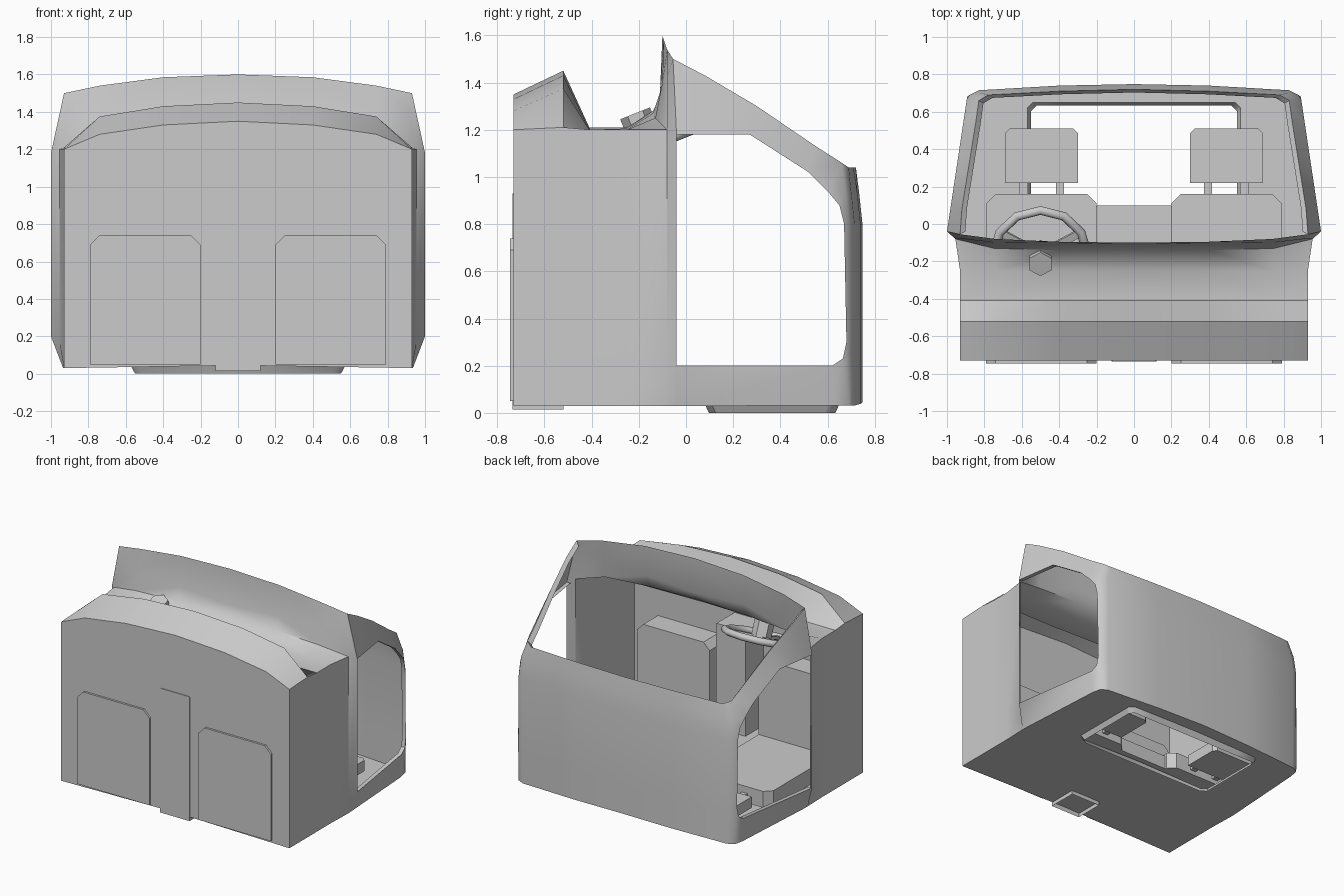
import bpy, bmesh, math
from mathutils import Matrix, Vector

if "Cube" in bpy.data.objects:
    bpy.data.objects.remove(bpy.data.objects["Cube"])

grey = bpy.data.materials.new("plain_grey")
grey.use_nodes = True
grey.diffuse_color = (0.6, 0.6, 0.6, 1)
grey.node_tree.nodes["Principled BSDF"].inputs["Base Color"].default_value = grey.diffuse_color


def finish(name, bm, angle=None, mirror=False):
    """Turn a bmesh into a named object, optionally mirrored and smoothed."""
    bmesh.ops.remove_doubles(bm, verts=bm.verts, dist=0.0005)
    bmesh.ops.recalc_face_normals(bm, faces=bm.faces)
    mesh = bpy.data.meshes.new(name)
    bm.to_mesh(mesh)
    bm.free()
    mesh.materials.append(grey)
    ob = bpy.data.objects.new(name, mesh)
    bpy.context.collection.objects.link(ob)
    bpy.ops.object.select_all(action='DESELECT')
    ob.select_set(True)
    bpy.context.view_layer.objects.active = ob
    if mirror:
        mod = ob.modifiers.new("mirror", 'MIRROR')
        mod.merge_threshold = 0.001
        bpy.ops.object.modifier_apply(modifier=mod.name)
    if angle:
        bpy.ops.object.shade_smooth_by_angle(angle=math.radians(angle))
    return ob


def sheet(bm, rows):
    """Skin a list of equally long point rows with quads."""
    grid = [[bm.verts.new(p) for p in row] for row in rows]
    for a, b in zip(grid, grid[1:]):
        for i in range(len(a) - 1):
            bm.faces.new((a[i], a[i + 1], b[i + 1], b[i]))


def rear_z(x):
    return 0.045 - 0.015 * x / 0.93


# Cab shell, one half: the windscreen edge and side window outline come first
shell = bmesh.new()
screen = [(.93, -.055, 1.5), (.92, .08, 1.43), (.885, .3, 1.3), (.845, .55, 1.13),
          (.83, .66, 1.06), (.78, .69, 1.04), (.4, .71, 1.04), (0, .72, 1.04)]
window = [(-.04, .2), (.62, .2), (.665, .23), (.68, .3), (.67, .8), (.65, .88),
          (.6, .94), (.52, 1.02), (.27, 1.18), (.1, 1.18), (-.04, 1.18)]
window = [(.994 - .15 * y, y, z) for y, z in window]

# Roof panel, with columns from the corner to the middle
corner = [(.88, .69), (.83, .715), (.4, .74), (0, .748)]
roof = [[(x, y, rear_z(x)) for x, y in corner]]
roof += [[(x, y, z) for x, y in corner] for z in (.25, .8)]
roof.append([(x - .01 * (x > .5), y - .015, .94) for x, y in corner])
roof.append(screen[4:])
sheet(shell, roof)

# Side frame and pillar around the window, with a shallow return
outer = [(.935, -.04, rear_z(.93)), (.895, .62, rear_z(.89))]
outer += [row[0] for row in roof[:4]] + screen[4::-1]
reveal = [(x - .03, y, z) for x, y, z in window]
sheet(shell, [outer, window, reveal])

# Windscreen return
sheet(shell, [screen, [(x * .97, .3 + (y - .3) * .96, z - .03) for x, y, z in screen]])

# Nose and scuttle, edge to middle
xs = (.93, .74, .4, 0)
nose = [[(x, y, z) for x, z in zip(xs, zs)] for y, zs in (
    (-.73, (1.2, 1.28, 1.33, 1.35)), (-.52, (1.21, 1.375, 1.43, 1.45)),
    (-.41, (1.2, 1.2, 1.2, 1.21)), (-.25, (1.2, 1.2, 1.205, 1.21)))]
nose.append([(.955, -.08, 1.2), (.75, -.13, 1.25), (.4, -.14, 1.27), (0, -.14, 1.28)])
nose.append([(.91, -.08, 1.42), (.74, -.1, 1.4), (.4, -.11, 1.36), (0, -.11, 1.34)])
nose.append([screen[0], (.74, -.08, 1.54), (.4, -.095, 1.585), (0, -.1, 1.6)])
sheet(shell, nose)

# Side wall beside the footwell, flaring out at the window jamb
wall = [[(.93, p[0][1], rear_z(.93)), (.93, p[0][1], .17), p[0]] for p in nose[:4]]
wall.append([(.935, -.08, rear_z(.93)), (.955, -.08, .17), nose[4][0]])
wall.append([outer[0], window[0], window[-1]])
sheet(shell, wall)
sheet(shell, [[nose[4][0], nose[5][0]], [window[-1], screen[0]]])

# Floor
sheet(shell, [[(x, -.73, rear_z(x)) for x in xs], nose[0]])

# Rear wall with its window opening and raised surround
hole = [(0, .08), (.53, .08), (.57, .11), (.57, .2), (.57, .6), (.57, .62),
        (.54, .65), (.4, .65), (0, .65)]
edge = [(0, -.73), (.93, -.73), (.93, -.25), (.935, -.04), (.895, .62)] + corner
sheet(shell, [[(x, y, rear_z(x)) for x, y in edge],
              [(x, y, rear_z(x)) for x, y in hole],
              [(x * .965, .365 + (y - .365) * .94, 0) for x, y in hole]])
finish("cab_shell", shell, 40, mirror=True)


def prism(name, x, a, lo, hi, cut, upright, capped=True):
    """Block with two cut corners; upright blocks are outlined in x-y, others in x-z."""
    x0, x1 = x
    a0, a1 = a
    outline = [(x0, a0), (x1, a0), (x1, a1 - cut), (x1 - cut, a1), (x0 + cut, a1), (x0, a1 - cut)]
    bm = bmesh.new()
    rings = [[bm.verts.new((u, v, h) if upright else (u, h, v)) for u, v in outline]
             for h in (lo, hi)]
    for i in range(6):
        j = (i + 1) % 6
        if i or capped:
            bm.faces.new((rings[0][i], rings[0][j], rings[1][j], rings[1][i]))
    for ring in rings:
        bm.faces.new(ring)
    return finish(name, bm)


# Seats
for side, s in (("right", -1), ("left", 1)):
    def span(a, b):
        return tuple(sorted((s * a, s * b)))
    prism(side + "_seat_base", span(.2, .79), (.05, .74), -.745, -.56, .05, False)
    prism(side + "_seat_back", span(.2, .79), (-.7, .16), .06, .18, .05, True)
    prism(side + "_headrest", span(.3, .69), (.22, .51), .07, .15, .025, True)
    for k, px in enumerate((.395, .59)):
        prism(f"{side}_headrest_post_{k + 1}", span(px - .022, px + .022),
              (.14, .24), .09, .13, .002, True)
prism("middle_seat_back", (-.2, .2), (-.7, .1), .06, .16, .005, True)
prism("centre_console", (-.12, .12), (.015, .93), -.735, -.52, .005, False, capped=False)

# Steering wheel and column
tilt = Matrix.Translation((-.5, -.16, 1.13)) @ Matrix.Rotation(.38, 4, 'X')
wheel = bmesh.new()
rings = []
for i in range(13):
    t = math.tau * i / 12
    rings.append([tilt @ Vector(((.25 + .025 * math.cos(u)) * math.cos(t),
                                 (.25 + .025 * math.cos(u)) * math.sin(t), .025 * math.sin(u)))
                  for u in (math.tau * k / 8 for k in range(9))])
sheet(wheel, rings)
for turn in (0, 1, 2):
    spin = Matrix.Rotation(math.tau * turn / 3 - math.pi / 2, 4, 'Z')
    bmesh.ops.create_cube(wheel, size=1, matrix=tilt @ spin @ Matrix.Translation((.12, 0, 0))
                          @ Matrix.Diagonal((.24, .04, .02, 1)))
finish("steering_wheel", wheel, 50)
column = bmesh.new()
bmesh.ops.create_cone(column, cap_ends=True, segments=6, radius1=.068, radius2=.068, depth=.18,
                      matrix=tilt @ Matrix.Translation((0, 0, .06)) @ Matrix.Rotation(math.pi / 6, 4, 'Z')
                      @ Matrix.Rotation(math.pi / 6, 4, 'Z'))
finish("steering_column", column)
